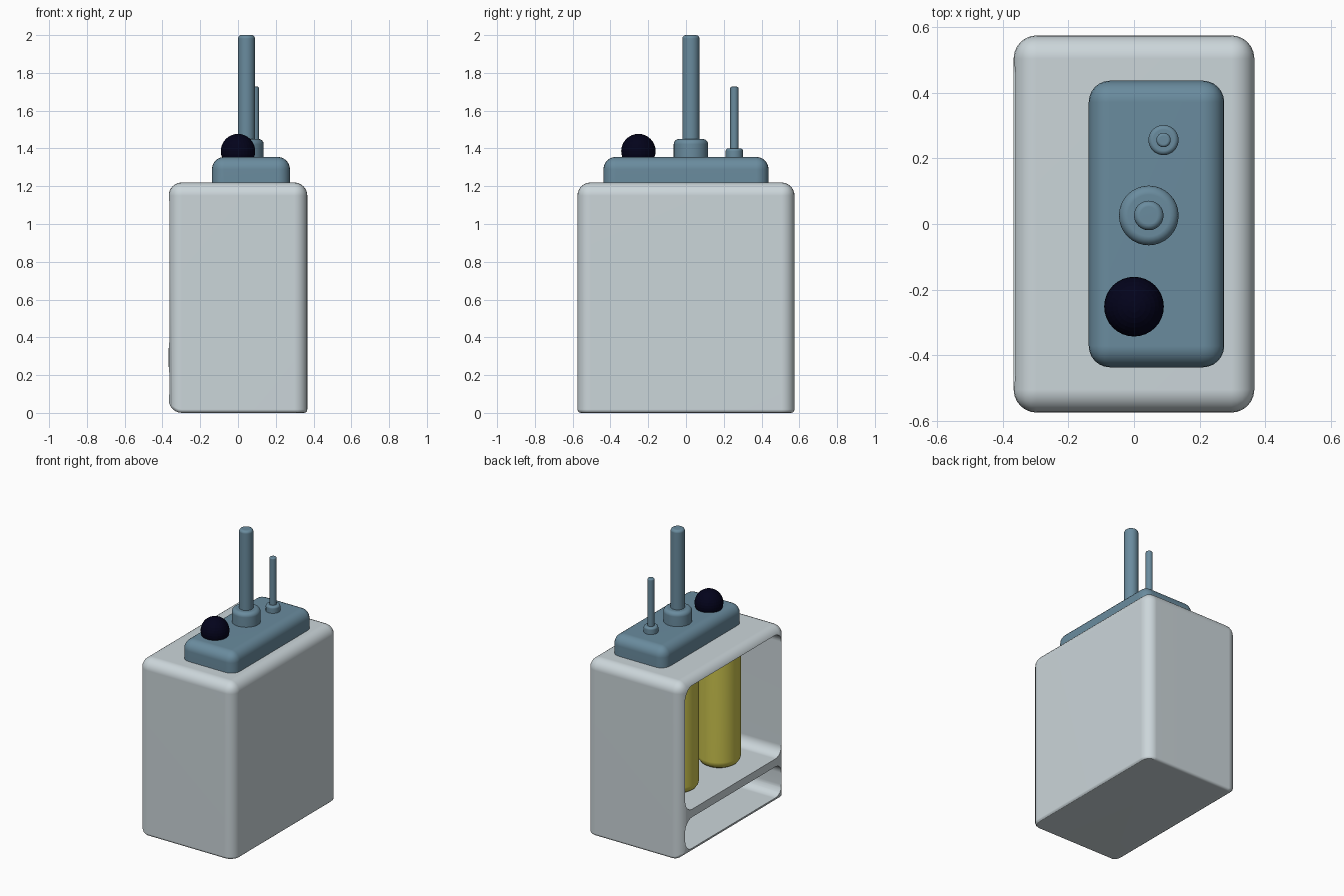
import bpy
import bmesh
from math import radians
from mathutils import Matrix, Vector

cube = bpy.data.objects.get("Cube")
if cube:
    bpy.data.objects.remove(cube, do_unlink=True)


def material(name, rgb):
    mat = bpy.data.materials.new(name)
    mat.use_nodes = True
    mat.diffuse_color = (*rgb, 1)
    mat.node_tree.nodes["Principled BSDF"].inputs["Base Color"].default_value = (*rgb, 1)
    return mat


grey = material("pale_grey", (0.60, 0.67, 0.70))
blue = material("slate_blue", (0.143, 0.26, 0.342))
yellow = material("olive_yellow", (0.60, 0.55, 0.075))
navy = material("dark_navy", (0.0008, 0.0008, 0.011))


def make_object(name, bm, mat):
    mesh = bpy.data.meshes.new(name)
    bm.to_mesh(mesh)
    bm.free()
    mesh.materials.append(mat)
    obj = bpy.data.objects.new(name, mesh)
    bpy.context.collection.objects.link(obj)
    return obj


def finish(obj):
    """Apply the modifiers and shade smooth with sharp edges kept."""
    bpy.ops.object.select_all(action="DESELECT")
    obj.select_set(True)
    bpy.context.view_layer.objects.active = obj
    bpy.ops.object.convert(target="MESH")
    bpy.ops.object.shade_smooth_by_angle(angle=radians(30))
    normals = obj.modifiers.new("normals", "WEIGHTED_NORMAL")
    normals.keep_sharp = True


def rounded_box(name, low, high, radius, mat, is_round=lambda a, b: True):
    """Box between two corners; is_round picks the edges to round."""
    low, high = Vector(low), Vector(high)
    bm = bmesh.new()
    bmesh.ops.create_cube(bm, size=1)
    bmesh.ops.scale(bm, vec=high - low, verts=bm.verts)
    bmesh.ops.translate(bm, vec=(low + high) / 2, verts=bm.verts)
    layer = bm.edges.layers.float.new("bevel_weight_edge")
    for edge in bm.edges:
        edge[layer] = float(is_round(edge.verts[0].co, edge.verts[1].co))
    obj = make_object(name, bm, mat)
    bevel = obj.modifiers.new("rounding", "BEVEL")
    bevel.limit_method = "WEIGHT"
    bevel.width = radius
    bevel.segments = 6
    return obj


def rounded_cylinder(name, x, y, bottom, top, radius, bevel, mat, both_ends=False):
    bm = bmesh.new()
    bmesh.ops.create_cone(bm, cap_ends=True, segments=32, radius1=radius, radius2=radius,
                          depth=top - bottom,
                          matrix=Matrix.Translation((x, y, (top + bottom) / 2)))
    rims = [e for e in bm.edges
            if abs(e.verts[0].co.z - e.verts[1].co.z) < 0.001
            and (both_ends or e.verts[0].co.z > (top + bottom) / 2)]
    bmesh.ops.bevel(bm, geom=rims, offset=bevel, segments=4, profile=0.5, affect="EDGES")
    obj = make_object(name, bm, mat)
    finish(obj)


# Casing: large rounding except around the underside, which gets a small one
def casing_round(a, b):
    underside = a.z < 0.01 and b.z < 0.01
    open_side = a.x < 0 and b.x < 0
    return open_side or not underside


casing = rounded_box("casing", (-0.367, -0.575, 0), (0.367, 0.575, 1.22),
                     0.07, grey, casing_round)
rim = casing.modifiers.new("underside_rounding", "BEVEL")
rim.limit_method = "ANGLE"
rim.angle_limit = radians(60)
rim.width = 0.018
rim.segments = 3
rim.use_clamp_overlap = False

# Two compartments hollowed out from the open side
cutters = []
for label, bottom, top in (("upper", 0.32, 1.175), ("lower", 0.045, 0.265)):
    cutter = rounded_box(label + "_compartment_cutter", (-0.6, -0.527, bottom),
                         (0.32, 0.527, top), 0.07, grey)
    cutter.hide_render = True
    cut = casing.modifiers.new(label + "_compartment", "BOOLEAN")
    cut.operation = "DIFFERENCE"
    cut.solver = "EXACT"
    cut.object = cutter
    cutters.append(cutter)
finish(casing)
for cutter in cutters:
    bpy.data.objects.remove(cutter, do_unlink=True)

# Tanks standing in the upper compartment
for label, y in (("front", -0.23), ("back", 0.23)):
    rounded_cylinder(label + "_tank", -0.095, y, 0.315, 1.15, 0.137, 0.055, yellow, True)


# Control housing on the lid, square along its lower edge
def housing_round(a, b):
    return max(a.z, b.z) > 1.21


housing = rounded_box("top_housing", (-0.138, -0.437, 1.2), (0.275, 0.437, 1.355),
                      0.065, blue, housing_round)
finish(housing)

# Two rods with collars
for label, x, y, radius, collar, collar_top, top in (
        ("main", 0.045, 0.026, 0.045, 0.091, 1.45, 2.0),
        ("small", 0.09, 0.256, 0.022, 0.046, 1.4, 1.727)):
    rounded_cylinder(label + "_collar", x, y, 1.34, collar_top, collar, collar * 0.3, blue)
    rounded_cylinder(label + "_rod", x, y, 1.34, top, radius, radius * 0.4, blue)

# Dark dome
bm = bmesh.new()
bmesh.ops.create_uvsphere(bm, u_segments=32, v_segments=16, radius=0.091,
                          matrix=Matrix.Translation((0, -0.252, 1.386)))
make_object("dome", bm, navy)
